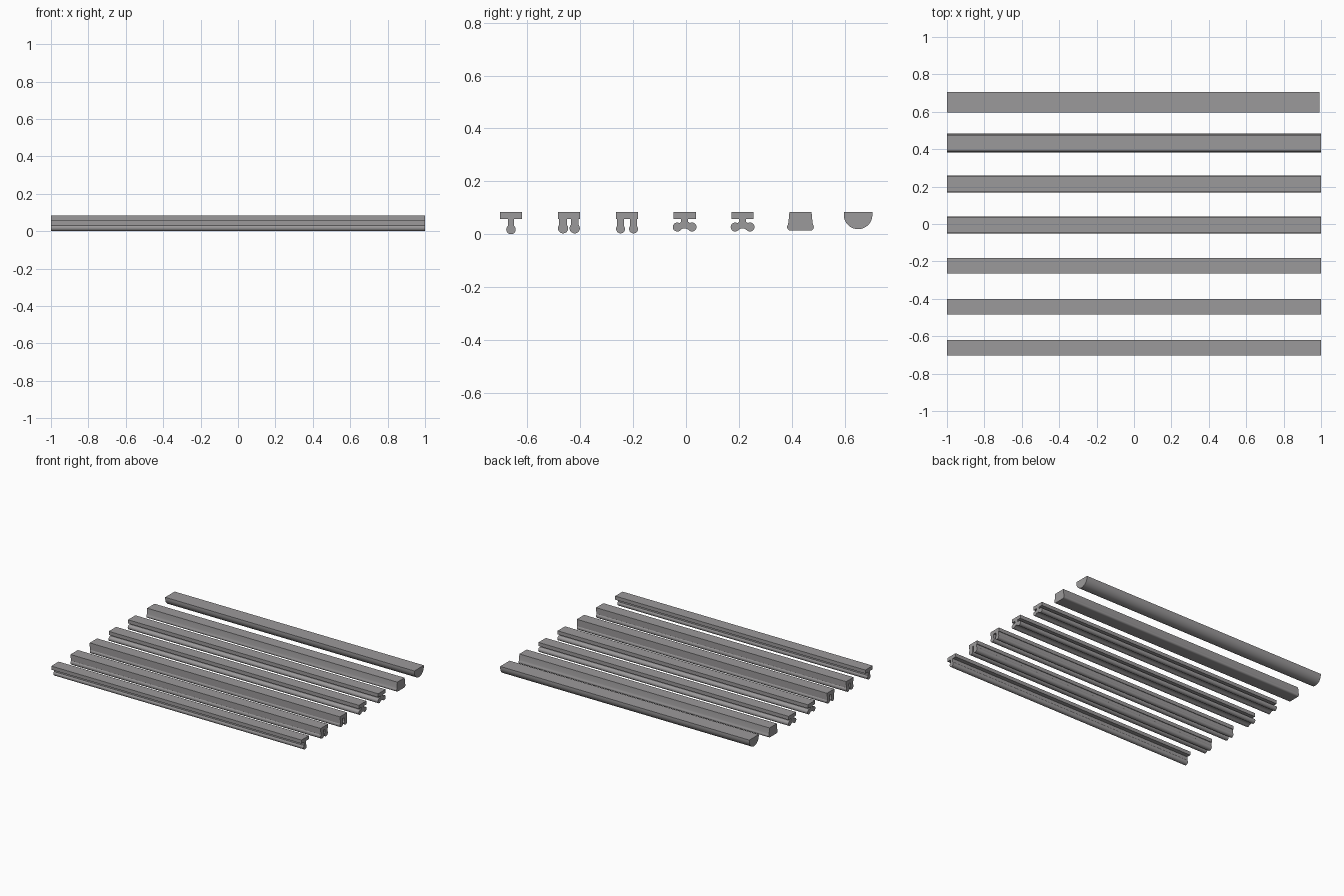
import bpy, bmesh, math

if "Cube" in bpy.data.objects:
    bpy.data.objects.remove(bpy.data.objects["Cube"])

grey = bpy.data.materials.new("warm grey rubber")
grey.diffuse_color = (0.33, 0.32, 0.325, 1)
grey.use_nodes = True
grey.node_tree.nodes["Principled BSDF"].inputs["Base Color"].default_value = grey.diffuse_color


def arc(cy, cz, r, a0, a1, n=12):
    """Points on a circle from angle a0 to a1 (degrees)."""
    return [(cy + r * math.cos(math.radians(a0 + (a1 - a0) * i / n)),
             cz + r * math.sin(math.radians(a0 + (a1 - a0) * i / n)))
            for i in range(n + 1)]


def strip(name, y, half, x0=-1.0, x1=1.0):
    """Mirror a half profile about its centre line and sweep it along x."""
    left = [(-p, z) for p, z in reversed(half) if p > 1e-5]
    bm = bmesh.new()
    face = bm.faces.new([bm.verts.new((x0, y + p, z)) for p, z in half + left])
    ext = bmesh.ops.extrude_face_region(bm, geom=[face], use_keep_orig=True)
    moved = [v for v in ext["geom"] if isinstance(v, bmesh.types.BMVert)]
    bmesh.ops.translate(bm, verts=moved, vec=(x1 - x0, 0, 0))
    bmesh.ops.recalc_face_normals(bm, faces=bm.faces)
    me = bpy.data.meshes.new(name)
    bm.to_mesh(me)
    bm.free()
    me.materials.append(grey)
    ob = bpy.data.objects.new(name, me)
    bpy.context.collection.objects.link(ob)
    bpy.ops.object.select_all(action='DESELECT')
    ob.select_set(True)
    bpy.context.view_layer.objects.active = ob
    bpy.ops.object.shade_smooth_by_angle(angle=math.radians(30))


# Flat top plate shared by the legged profiles
plate = [(0.042, 0.083), (0.042, 0.057)]

# One central leg with a round foot
single = plate + [(0.012, 0.057)] + arc(0, 0.018, 0.018, 48, -90)


# Two parallel legs with round feet
def twin(c, r, w):
    a = math.degrees(math.acos(w / r))
    return (plate + [(c + w, 0.057)] + arc(c, r + 0.003, r, a, -180 - a, 20)
            + [(c - w, 0.057)])


# Short stem splaying into two round feet
splayed = (plate + [(0.013, 0.057), (0.013, 0.047), (0.019, 0.0425)]
           + arc(0.028, 0.027, 0.017, 100, -125, 18)
           + [(0.010, 0.020), (0.0, 0.022)])

# Solid flared block with rounded lower corners
block = ([(0.042, 0.083), (0.0455, 0.045)]
         + arc(0.037, 0.027, 0.0135, 35, -90, 10))

# Half round bar
half_round = [(0.054, 0.083)] + arc(0, 0.073, 0.054, 0, -90, 16)

strip("single_leg_strip", -0.662, single)
strip("wide_twin_leg_strip", -0.443, twin(0.022, 0.0195, 0.0145))
strip("narrow_twin_leg_strip", -0.223, twin(0.0245, 0.017, 0.013))
strip("first_splayed_strip", -0.005, splayed)
strip("second_splayed_strip", 0.214, splayed)
strip("block_strip", 0.433, block)
strip("half_round_strip", 0.651, half_round, -1.0, 0.992)
